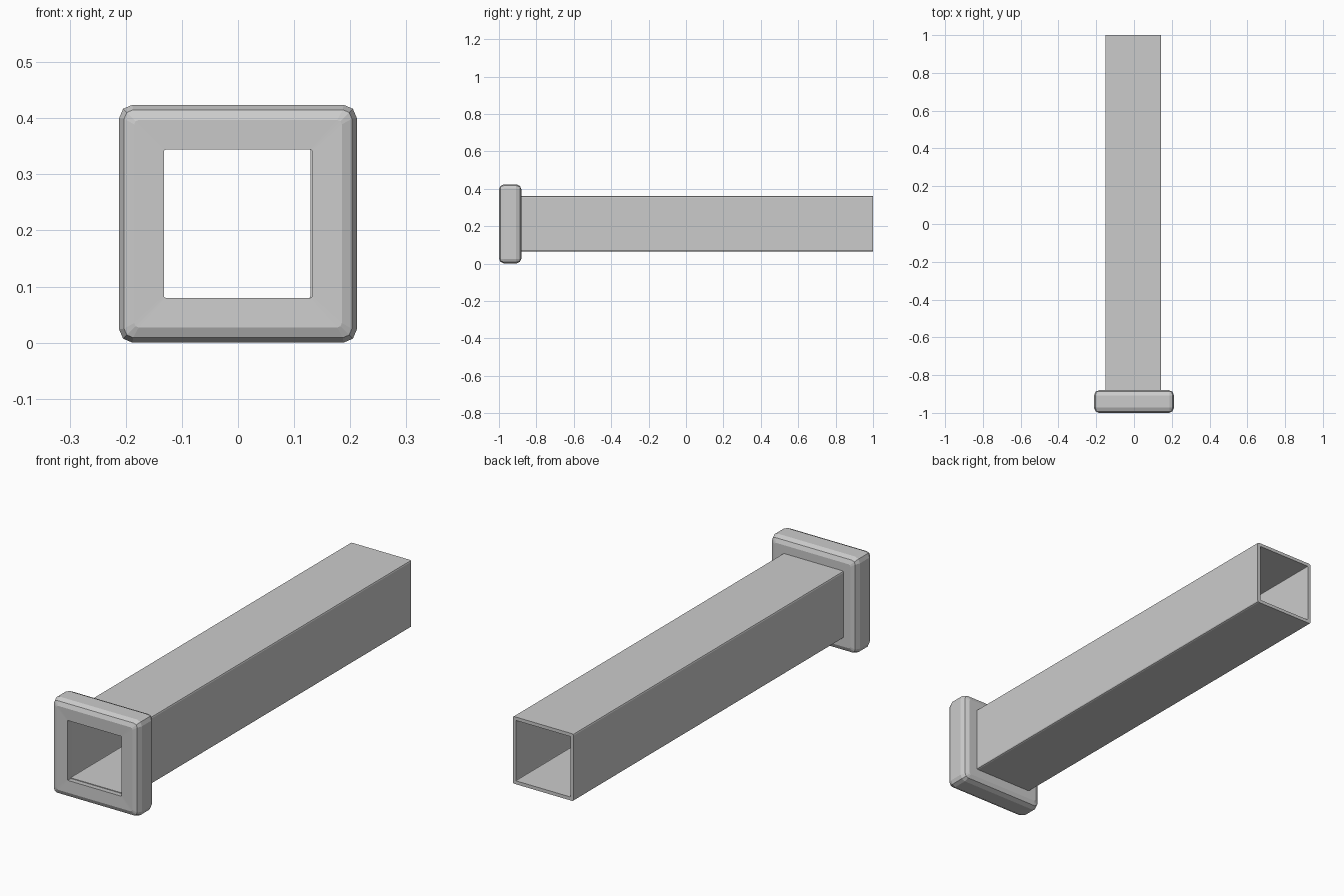
import bpy

if "Cube" in bpy.data.objects:
    bpy.data.objects.remove(bpy.data.objects["Cube"])


def ring_loop(bm_verts, cx, cz, half, corner, y):
    """Append one square loop with two-step rounded corners."""
    h, c = half, corner
    k = c * 0.3
    quarter = [(h, h - c), (h - k, h - k), (h - c, h)]
    for _ in range(4):
        for x, z in quarter:
            bm_verts.append((cx + x, y, cz + z))
        quarter = [(-z, x) for x, z in quarter]


def square_ring(name, cx, cz, profile):
    """Sweep a closed profile of (half size, corner, y) round a square."""
    verts, faces = [], []
    for half, corner, y in profile:
        ring_loop(verts, cx, cz, half, corner, y)
    n, m = 12, len(profile)
    for i in range(m):
        j = (i + 1) % m
        for a in range(n):
            b = (a + 1) % n
            faces.append((i * n + a, j * n + a, j * n + b, i * n + b))
    mesh = bpy.data.meshes.new(name)
    mesh.from_pydata(verts, [], faces)
    mesh.update()
    obj = bpy.data.objects.new(name, mesh)
    bpy.context.collection.objects.link(obj)
    # Point all faces outward
    import bmesh
    bm = bmesh.new()
    bm.from_mesh(mesh)
    bmesh.ops.recalc_face_normals(bm, faces=bm.faces)
    bm.to_mesh(mesh)
    bm.free()
    return obj


# Long hollow square tube
square_ring("square_tube", -0.004, 0.2125, [
    (0.148, 0.007, -0.97),
    (0.148, 0.007, 1.0),
    (0.133, 0.003, 1.0),
    (0.133, 0.003, -0.97),
])

# Bevelled collar around the front opening
square_ring("front_collar", 0.0, 0.212, [
    (0.132, 0.003, -0.998),
    (0.185, 0.008, -1.0),
    (0.203, 0.016, -0.992),
    (0.212, 0.024, -0.972),
    (0.212, 0.024, -0.908),
    (0.203, 0.016, -0.888),
    (0.185, 0.008, -0.88),
    (0.140, 0.004, -0.88),
    (0.136, 0.003, -0.965),
])
